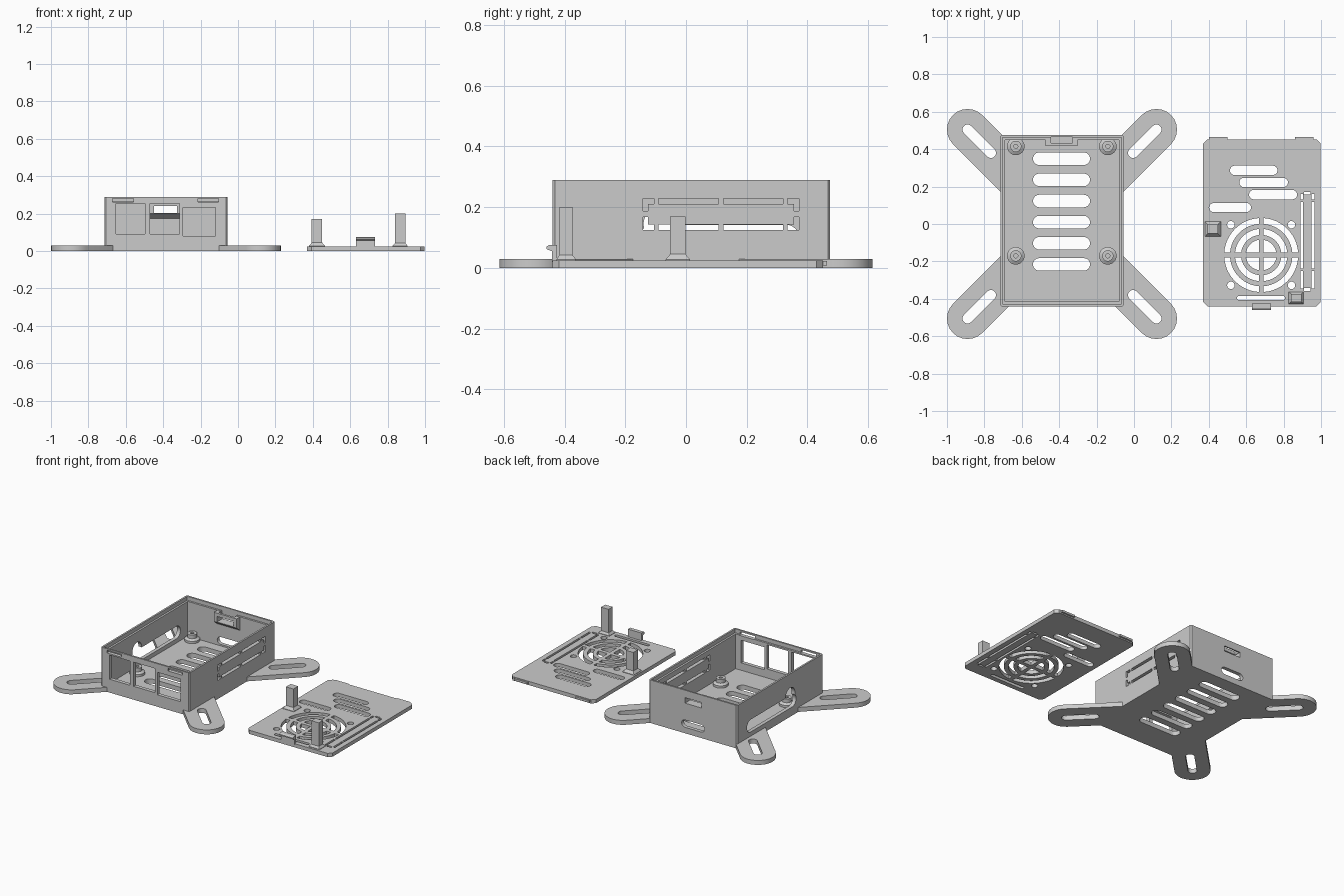
import bpy, bmesh
from math import sin, cos, pi, asin, atan2

if "Cube" in bpy.data.objects:
    bpy.data.objects.remove(bpy.data.objects["Cube"])

CX = -0.385  # centre line of the case
N = 12       # segments per half circle


def new_object(name, bm):
    bmesh.ops.recalc_face_normals(bm, faces=bm.faces)
    me = bpy.data.meshes.new(name)
    bm.to_mesh(me)
    bm.free()
    ob = bpy.data.objects.new(name, me)
    bpy.context.collection.objects.link(ob)
    return ob


def prism(name, pts, axis, lo, hi):
    """Extrude a 2D outline along an axis: z uses (x,y), x uses (y,z), y uses (x,z)."""
    place = {'z': lambda u, v, w: (u, v, w),
             'x': lambda u, v, w: (w, u, v),
             'y': lambda u, v, w: (u, w, v)}[axis]
    bm = bmesh.new()
    a, b = ([bm.verts.new(place(u, v, w)) for u, v in pts] for w in (lo, hi))
    bm.faces.new(a)
    bm.faces.new(b)
    n = len(pts)
    for i in range(n):
        j = (i + 1) % n
        bm.faces.new((a[i], a[j], b[j], b[i]))
    return new_object(name, bm)


def rect(u0, u1, v0, v1, c=0):
    if c == 0:
        return [(u0, v0), (u1, v0), (u1, v1), (u0, v1)]
    return [(u0 + c, v0), (u1 - c, v0), (u1, v0 + c), (u1, v1 - c),
            (u1 - c, v1), (u0 + c, v1), (u0, v1 - c), (u0, v0 + c)]


def stadium(p, q, r):
    """Rounded slot between two centres."""
    t = atan2(q[1] - p[1], q[0] - p[0])
    out = []
    for c, s in ((q, t - pi / 2), (p, t + pi / 2)):
        out += [(c[0] + r * cos(s + pi * i / N), c[1] + r * sin(s + pi * i / N)) for i in range(N + 1)]
    return out


def slot(u0, u1, v, h):
    return stadium((u0 + h / 2, v), (u1 - h / 2, v), h / 2)


def circle(u, v, r, n=24):
    return [(u + r * cos(2 * pi * i / n), v + r * sin(2 * pi * i / n)) for i in range(n)]


def boolean(target, other, op='DIFFERENCE'):
    m = target.modifiers.new('bool', 'BOOLEAN')
    m.operation, m.solver, m.object = op, 'EXACT', other
    bpy.context.view_layer.objects.active = target
    bpy.ops.object.modifier_apply(modifier=m.name)
    bpy.data.objects.remove(other, do_unlink=True)


def cut(target, pts, axis, lo, hi):
    boolean(target, prism('cutter', pts, axis, lo, hi))


def tower(name, x, y, sections):
    """Square post lofted through (z, half x, half y) sections."""
    bm = bmesh.new()
    rings = [[bm.verts.new((x + sx * hx, y + sy * hy, z)) for sx, sy in ((-1, -1), (1, -1), (1, 1), (-1, 1))]
             for z, hx, hy in sections]
    for a, b in zip(rings, rings[1:]):
        for i in range(4):
            j = (i + 1) % 4
            bm.faces.new((a[i], a[j], b[j], b[i]))
    bm.faces.new(rings[0])
    bm.faces.new(rings[-1])
    return new_object(name, bm)


def lathe(name, x, y, profile, n=24):
    bm = bmesh.new()
    rings = [[bm.verts.new((x + r * cos(2 * pi * i / n), y + r * sin(2 * pi * i / n), z)) for i in range(n)]
             for r, z in profile]
    for a, b in zip(rings, rings[1:]):
        for i in range(n):
            j = (i + 1) % n
            bm.faces.new((a[i], a[j], b[j], b[i]))
    bm.faces.new(rings[0])
    bm.faces.new(rings[-1])
    return new_object(name, bm)


# Case box with four slotted mounting arms
case = prism('case', rect(-0.715, -0.055, -0.44, 0.475, 0.008), 'z', 0, 0.29)
corners = [(sx, sy) for sx in (-1, 1) for sy in (-1, 1)]
for sx, sy in corners:
    boolean(case, prism('arm', stadium((CX + sx * 0.505, sy * 0.505), (CX + sx * 0.16, sy * 0.16), 0.11),
                        'z', 0, 0.03), 'UNION')
for sx, sy in corners:
    cut(case, stadium((CX + sx * 0.505, sy * 0.505), (CX + sx * 0.38, sy * 0.38), 0.027), 'z', -0.1, 0.1)

# Cavity and lid recess
cut(case, rect(-0.69, -0.08, -0.415, 0.45), 'z', 0.03, 0.4)
cut(case, rect(-0.703, -0.067, -0.428, 0.463), 'z', 0.264, 0.4)

# Floor vents
for i in range(6):
    cut(case, slot(-0.54, -0.235, 0.349 - 0.113 * i, 0.067), 'z', -0.1, 0.1)

# Front port windows and lid tab slots
for x0, x1, z0, z1 in ((-0.652, -0.497, 0.09, 0.253), (-0.47, -0.312, 0.09, 0.253), (-0.294, -0.12, 0.08, 0.232),
                       (-0.67, -0.56, 0.262, 0.28), (-0.215, -0.105, 0.262, 0.28)):
    cut(case, rect(x0, x1, z0, z1), 'y', -0.5, -0.38)

# Back wall: clip catch block, clip pocket and slot, card slot
boolean(case, prism('catch', [(0.46, 0.165), (0.46, 0.262), (0.417, 0.262), (0.417, 0.2)], 'x', -0.472, -0.302), 'UNION')
cut(case, rect(-0.445, -0.328, 0.432, 0.466), 'z', 0.203, 0.4)
cut(case, rect(-0.448, -0.325, 0.203, 0.24), 'y', 0.38, 0.6)
cut(case, slot(-0.47, -0.3, 0.065, 0.05), 'y', 0.42, 0.6)

# Left wall: connector opening and round jack hole
cut(case, stadium((-0.11, 0.1), (0.33, 0.1), 0.042), 'x', -0.8, -0.65)
cut(case, circle(-0.09, 0.145, 0.05), 'x', -0.8, -0.65)

# Right wall: dashed outline of the break-out panel
GY, GZ = 0.115, 0.177
for sy, sz in corners:
    cut(case, [(GY + sy * a, GZ + sz * b) for a, b in rect(0.008, 0.205, 0.034, 0.052)], 'x', -0.12, 0)
    cut(case, [(GY + sy * a, GZ + sz * b) for a, b in
               ((0.257, 0.052), (0.22, 0.052), (0.22, 0.034), (0.24, 0.034), (0.24, 0.01), (0.257, 0.01))],
        'x', -0.12, 0)

# Board standoffs
for x in (-0.632, -0.14):
    for y in (0.415, -0.17):
        lathe('standoff', x, y, [(0.047, 0.028), (0.047, 0.045), (0.03, 0.055), (0.03, 0.08),
                                 (0.011, 0.08), (0.011, 0.045)])

# Lid plate
lid = prism('lid', rect(0.37, 0.998, -0.44, 0.452, 0.022), 'z', 0, 0.025)
for x0, x1 in ((0.4, 0.5), (0.86, 0.96)):
    boolean(lid, prism('tab', rect(x0, x1, 0.44, 0.464), 'z', 0.008, 0.022), 'UNION')

# Lid vents
for x0, x1, y, h in ((0.513, 0.767, 0.287, 0.05), (0.563, 0.823, 0.222, 0.05), (0.615, 0.872, 0.157, 0.05),
                     (0.402, 0.626, 0.088, 0.048), (0.55, 0.807, -0.396, 0.022)):
    cut(lid, slot(x0, x1, y, h), 'z', -0.1, 0.1)

# Fan grille: ring quadrants and screw holes
FX, FY, W = 0.68, -0.166, 0.013


def arc(r, flip=False):
    a = asin(W / r)
    p = [(r * cos(a + (pi / 2 - 2 * a) * i / 12), r * sin(a + (pi / 2 - 2 * a) * i / 12)) for i in range(13)]
    return p[::-1] if flip else p


for sx, sy in corners:
    for inner, outer in ((0.167, 0.198), (0.108, 0.14), (0, 0.082)):
        shape = arc(outer) + (arc(inner, True) if inner else [(W, W)])
        cut(lid, [(FX + sx * u, FY + sy * v) for u, v in shape], 'z', -0.1, 0.1)
    cut(lid, circle(FX + sx * 0.162, FY + sy * 0.162, 0.02), 'z', -0.1, 0.1)

# Lid break-out panel outline
for x0, x1 in ((0.89, 0.904), (0.95, 0.964)):
    for y0, y1 in ((-0.345, -0.25), (-0.238, 0.118), (0.13, 0.16)):
        cut(lid, rect(x0, x1, y0, y1), 'z', -0.1, 0.1)
for y in (-0.357, 0.157):
    cut(lid, rect(0.91, 0.944, y, y + 0.014), 'z', -0.1, 0.1)

# Lid support posts and snap clip
tower('lid_post_side', 0.422, -0.027, [(0.02, 0.042, 0.04), (0.028, 0.042, 0.04), (0.045, 0.028, 0.025), (0.17, 0.028, 0.025)])
tower('lid_post_corner', 0.867, -0.395, [(0.02, 0.04, 0.032), (0.028, 0.04, 0.032), (0.042, 0.028, 0.022), (0.2, 0.028, 0.022)])
prism('lid_clip', [(-0.425, 0.02), (-0.442, 0.02), (-0.442, 0.055), (-0.46, 0.062), (-0.46, 0.07),
                   (-0.45, 0.076), (-0.425, 0.076)], 'x', 0.63, 0.732)

# Smooth curved walls, keep hard edges
for ob in bpy.context.scene.objects:
    bpy.ops.object.select_all(action='DESELECT')
    ob.select_set(True)
    bpy.context.view_layer.objects.active = ob
    bpy.ops.object.shade_smooth_by_angle()
